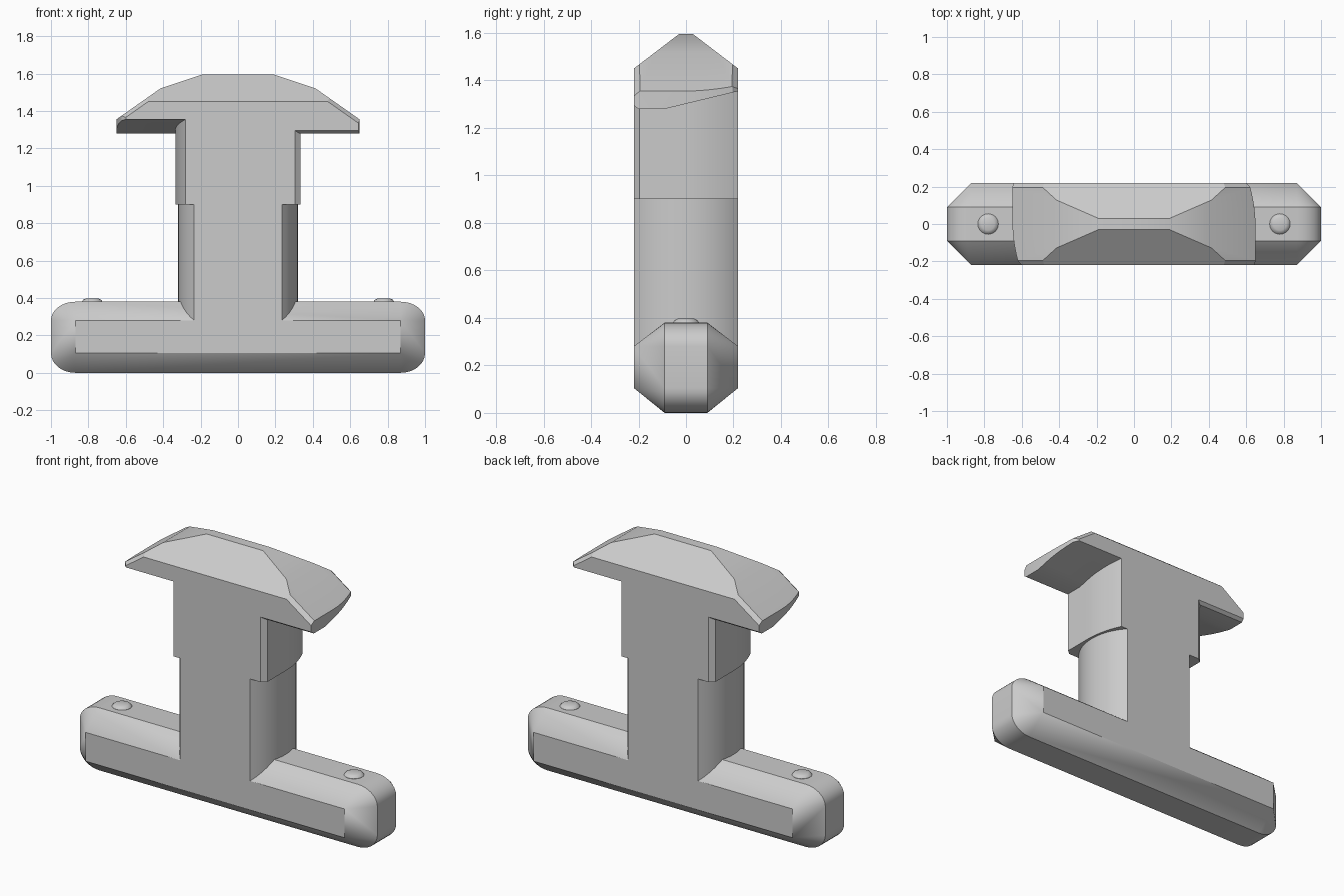
import bpy, bmesh, math
from mathutils import Vector, Matrix

if "Cube" in bpy.data.objects:
    bpy.data.objects.remove(bpy.data.objects["Cube"], do_unlink=True)

grey = bpy.data.materials.new("plain_grey")
grey.use_nodes = True
GREY = (0.6, 0.6, 0.6, 1)
grey.diffuse_color = GREY
grey.node_tree.nodes["Principled BSDF"].inputs["Base Color"].default_value = GREY

DEPTH = 0.22            # half depth shared by all parts
HALF_TURN = Matrix.Rotation(math.pi, 4, 'Z')


def finish(bm, name, angle=20):
    bmesh.ops.recalc_face_normals(bm, faces=bm.faces)
    mesh = bpy.data.meshes.new(name)
    bm.to_mesh(mesh)
    bm.free()
    obj = bpy.data.objects.new(name, mesh)
    bpy.context.collection.objects.link(obj)
    mesh.materials.append(grey)
    bpy.ops.object.select_all(action='DESELECT')
    obj.select_set(True)
    bpy.context.view_layer.objects.active = obj
    bpy.ops.object.shade_smooth_by_angle(angle=math.radians(angle))
    return obj


def prism(plan, z0, z1):
    """Extrude a plan outline straight up."""
    bm = bmesh.new()
    face = bm.faces.new([bm.verts.new((x, y, z0)) for x, y in plan])
    up = bmesh.ops.extrude_face_region(bm, geom=[face])
    bmesh.ops.translate(bm, vec=(0, 0, z1 - z0),
                        verts=[v for v in up["geom"] if isinstance(v, bmesh.types.BMVert)])
    bmesh.ops.recalc_face_normals(bm, faces=bm.faces)
    return bm


def cut(bm, point, normal):
    """Slice away everything on the normal's side and cap the hole."""
    res = bmesh.ops.bisect_plane(bm, geom=bm.verts[:] + bm.edges[:] + bm.faces[:],
                                 plane_co=point, plane_no=Vector(normal).normalized(),
                                 clear_outer=True)
    edges = [e for e in res["geom_cut"] if isinstance(e, bmesh.types.BMEdge)]
    if edges:
        bmesh.ops.holes_fill(bm, edges=edges, sides=0)


def swept_side(x, drop, steps=10):
    """Side outline: straight at the front, curving inward toward the back."""
    y0 = -0.02
    pts = [(x, -0.195), (x, y0)]
    for i in range(1, steps + 1):
        t = i / steps
        pts.append((x - drop * t * t, y0 + (DEPTH - y0) * t))
    return pts


def half_turned(pts):
    return pts + [(-x, -y) for x, y in pts]


# Base bar: rounded middle outline tapering to smaller flat front and back faces
bm = bmesh.new()
MID, LOW, HIGH = 0.19, 0.105, 0.28
for sx in (-1, 1):
    for sy in (-1, 1):
        for z, edge in ((LOW, 0), (HIGH, 0.38)):
            bm.verts.new((sx * 0.87, sy * DEPTH, z))
            for i in range(9):
                a = math.pi / 2 * i / 8
                bm.verts.new((sx * (0.87 + 0.13 * math.cos(a)), sy * 0.09,
                              z + (edge - z) * math.sin(a)))
hull = bmesh.ops.convex_hull(bm, input=bm.verts)
bmesh.ops.dissolve_limit(bm, angle_limit=0.01, verts=bm.verts, edges=bm.edges)
finish(bm, "base_bar")

# Lower stem: barrel-sided column
radius = 0.327
arc = []
for i in range(17):
    y = -DEPTH + 2 * DEPTH * i / 16
    arc.append((0.32 - radius + math.sqrt(radius ** 2 - y * y), y))
finish(prism(half_turned(arc), HIGH, 0.9), "lower_stem")

# Upper stem: wider column with swept sides
side = [(0.305, -DEPTH)] + swept_side(0.335, 0.055)
finish(prism(half_turned(side), 0.9, 1.4), "upper_stem")

# Head: one wing sliced from a prism, then repeated by a half turn
for name, turn in (("head_left", Matrix.Identity(4)), ("head_right", HALF_TURN)):
    plan = [(0, -DEPTH), (0.645, -DEPTH)] + swept_side(0.65, 0.035)
    plan[-1] = (0.6, DEPTH)
    bm = prism(plan + [(0, DEPTH)], 1.28, 1.595)
    cut(bm, (0.19, 0, 1.595), (0.075, 0, 0.225))          # shoulder slope
    cut(bm, (0.415, 0, 1.52), (0.165, 0, 0.235))          # outer slope
    for s in (-1, 1):
        cut(bm, (0, s * 0.03, 1.595), (0, s * 0.145, 0.19))        # roof pitch
        cut(bm, (0.48, s * DEPTH, 1.45), (0.45, s * 0.62, 0.64))   # edge chamfer
    cut(bm, (0, -0.09, 1.28), (0, 0.075, -0.31))          # rising underside
    cut(bm, (0, -DEPTH, 1.295), (0, -0.6, -0.8))          # lower front chamfer
    bm.transform(turn)
    finish(bm, name)

# Small domed studs on the base
for name, x in (("stud_left", 0.78), ("stud_right", -0.78)):
    bm = bmesh.new()
    rings = []
    for r, z in ((0.055, 0.37), (0.055, 0.381), (0.047, 0.391), (0.034, 0.397)):
        ring = bmesh.ops.create_circle(bm, segments=24, radius=r,
                                       matrix=Matrix.Translation((x, 0, z)))
        rings.append(ring["verts"])
    for a, b in zip(rings, rings[1:]):
        for i in range(24):
            j = (i + 1) % 24
            bm.faces.new((a[i], a[j], b[j], b[i]))
    bm.faces.new(rings[-1])
    finish(bm, name, 30)
